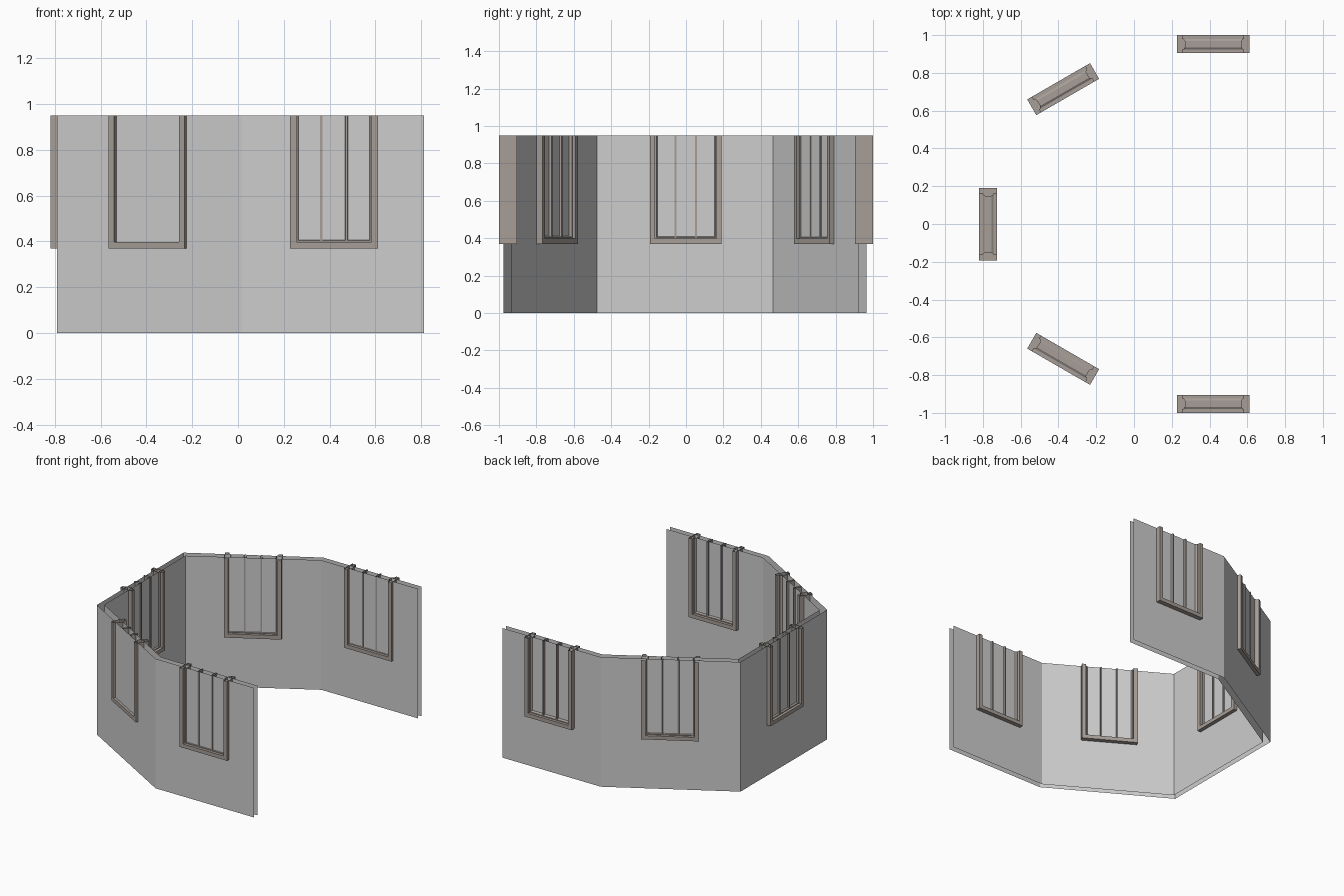
import bpy, math
from mathutils import Matrix, Vector

if "Cube" in bpy.data.objects:
    bpy.data.objects.remove(bpy.data.objects["Cube"])

TOP = 0.95      # height of walls and frames
SILL = 0.37     # underside of window frames
HALF = 0.192    # half width of a window


def material(name, rgb):
    m = bpy.data.materials.new(name)
    m.diffuse_color = (*rgb, 1)
    m.use_nodes = True
    m.node_tree.nodes["Principled BSDF"].inputs["Base Color"].default_value = m.diffuse_color
    return m


wall_grey = material("wall grey", (0.61, 0.61, 0.61))
frame_taupe = material("frame taupe", (0.38, 0.34, 0.31))


def add_object(name, verts, faces, mat):
    me = bpy.data.meshes.new(name)
    me.from_pydata(verts, [], faces)
    me.materials.append(mat)
    ob = bpy.data.objects.new(name, me)
    bpy.context.collection.objects.link(ob)
    return ob


# Walls: two open sheets following a half hexagon, no top or bottom caps
def wall(name, half_path, flip):
    path = half_path + [(x, -y) for x, y in reversed(half_path)]
    verts = [(x, y - 0.005, z) for x, y in path for z in (0, TOP)]
    faces = []
    for i in range(len(path) - 1):
        a = 2 * i
        f = (a, a + 1, a + 3, a + 2)
        faces.append(f[::-1] if flip else f)
    add_object(name, verts, faces, wall_grey)


wall("outer_wall", [(0.813, 0.971), (0.015, 0.971), (-0.79, 0.502)], True)
wall("inner_wall", [(0.813, 0.930), (0.030, 0.930), (-0.752, 0.470)], False)

# Stepped section of the frame: (inset from outer edge, depth)
half_section = [(0, 0.048), (0.028, 0.048), (0.028, 0.028), (0.034, 0.028), (0.042, 0.0165)]
section = half_section + [(u, -d) for u, d in reversed(half_section)]
# Six-sided section of the glazing bars
bar_section = [(-0.005, 0.028), (0.005, 0.028), (0.009, 0.0),
               (0.005, -0.028), (-0.005, -0.028), (-0.009, 0.0)]


def window(name, x, y, angle):
    verts, faces = [], []

    def loft(rings):
        n, base = len(rings[0]), len(verts)
        for r in rings:
            verts.extend(r)
        for i in range(len(rings) - 1):
            for j in range(n):
                k = (j + 1) % n
                a, b = base + i * n, base + (i + 1) * n
                faces.append((a + j, b + j, b + k, a + k))

    # U-shaped frame, mitred at the sill corners
    loft([[(-HALF + u, d, TOP) for u, d in section],
          [(-HALF + u, d, SILL + u) for u, d in section],
          [(HALF - u, d, SILL + u) for u, d in section],
          [(HALF - u, d, TOP) for u, d in section]])
    # Two upright glazing bars
    for cx in (-0.055, 0.055):
        loft([[(cx + u, d, z) for u, d in bar_section] for z in (TOP, SILL + 0.03)])

    m = Matrix.Translation((x, y, 0)) @ Matrix.Rotation(math.radians(angle), 4, 'Z')
    add_object(name, [m @ Vector(v) for v in verts], faces, frame_taupe)


# Windows: one on each wall panel
window("end_window", -0.772, -0.001, 90)
for side, s in (("front", -1), ("back", 1)):
    window(side + "_window", 0.419, s * 0.952, 0 if s > 0 else 180)
    window(side + "_angled_window", -0.375, s * 0.714, 30 if s > 0 else 150)
